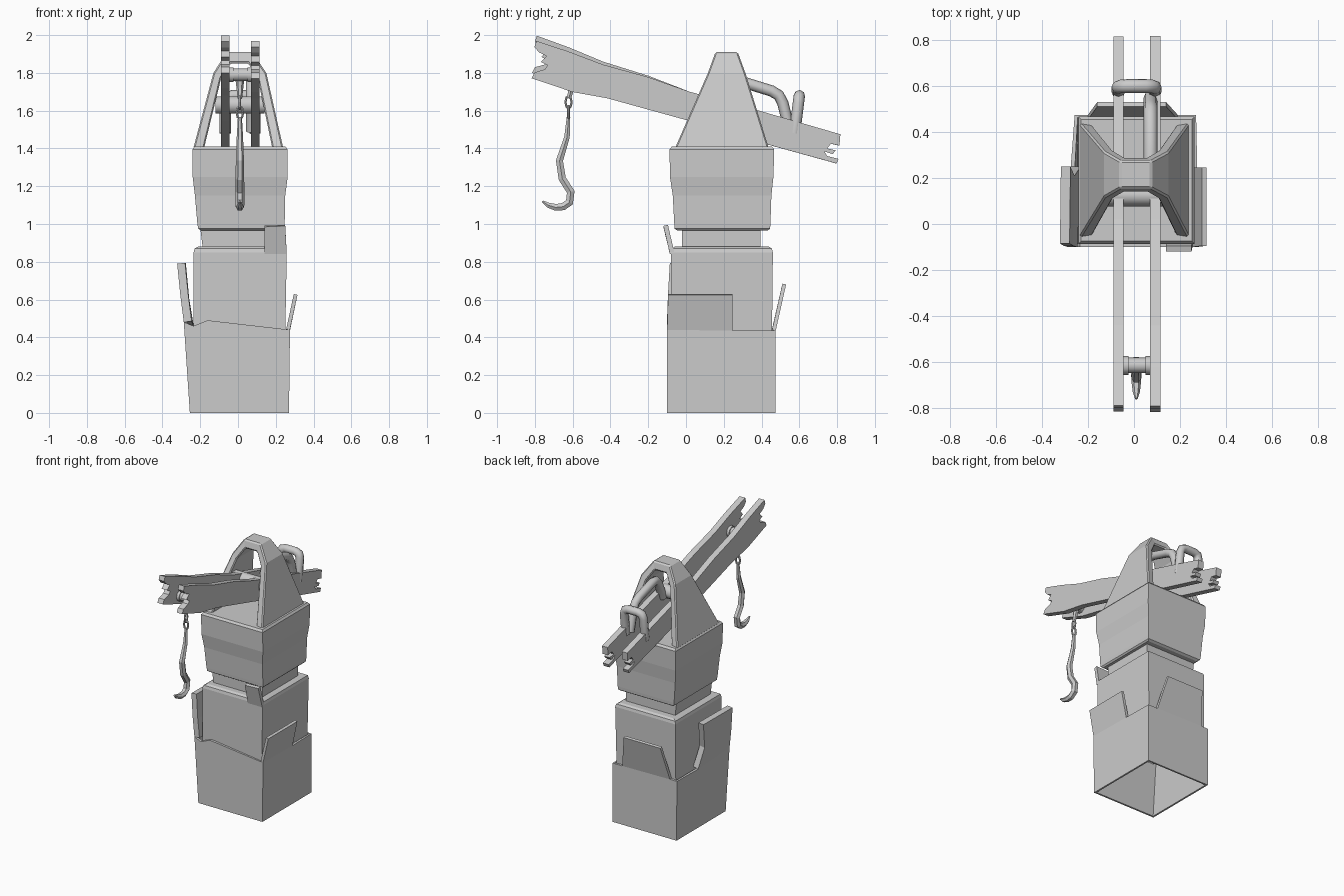
import bpy, bmesh
from mathutils import Vector


def make(name, verts, faces, solid=0, bevel=0, recalc=True):
    me = bpy.data.meshes.new(name)
    me.from_pydata([tuple(v) for v in verts], [], faces)
    if recalc:
        bm = bmesh.new()
        bm.from_mesh(me)
        bmesh.ops.recalc_face_normals(bm, faces=bm.faces)
        bm.to_mesh(me)
        bm.free()
    ob = bpy.data.objects.new(name, me)
    bpy.context.collection.objects.link(ob)
    if solid:
        m = ob.modifiers.new("thickness", 'SOLIDIFY')
        m.thickness, m.offset = solid, -1
    if bevel:
        m = ob.modifiers.new("bevel", 'BEVEL')
        m.width, m.segments = bevel, 1
    return ob


def loft(name, rings, bottom=True, bevel=0):
    """Stack of rectangles (z, x0, x1, y0, y1)."""
    verts, faces = [], []
    for z, x0, x1, y0, y1 in rings:
        verts += [(x0, y0, z), (x1, y0, z), (x1, y1, z), (x0, y1, z)]
    for r in range(len(rings) - 1):
        for i in range(4):
            a, b = r * 4 + i, r * 4 + (i + 1) % 4
            faces.append((a, b, b + 4, a + 4))
    n = len(verts)
    faces.append((n - 4, n - 3, n - 2, n - 1))
    if bottom:
        faces.append((3, 2, 1, 0))
    return make(name, verts, faces, bevel=bevel)


def extrude_x(name, pts, x0, x1):
    """Extrude a (y, z) outline along x."""
    n = len(pts)
    verts = [(x0, y, z) for y, z in pts] + [(x1, y, z) for y, z in pts]
    faces = [tuple(range(n)), tuple(range(2 * n - 1, n - 1, -1))]
    faces += [(i, (i + 1) % n, (i + 1) % n + n, i + n) for i in range(n)]
    return make(name, verts, faces)


def tube(name, pts, depth, radii=None, corner=0, res=2, cyclic=False):
    """Tube along points, corners optionally rounded."""
    pts = [Vector(p) for p in pts]
    if corner:
        out = [pts[0]]
        for a, p, b in zip(pts, pts[1:], pts[2:]):
            s, e = p + (a - p).normalized() * corner, p + (b - p).normalized() * corner
            out += [s, (s + 2 * p + e) / 4, e]
        pts = out + [pts[-1]]
    cu = bpy.data.curves.new(name, 'CURVE')
    cu.dimensions = '3D'
    cu.bevel_depth, cu.bevel_resolution, cu.use_fill_caps = depth, res, True
    sp = cu.splines.new('POLY')
    sp.points.add(len(pts) - 1)
    for i, p in enumerate(pts):
        sp.points[i].co = (*p, 1)
        sp.points[i].radius = radii[i] if radii else 1
    sp.use_cyclic_u = cyclic
    sp.use_smooth = res > 1
    ob = bpy.data.objects.new(name, cu)
    bpy.context.collection.objects.link(ob)
    return ob


# Post: inner core, neck and head block
loft("post_core", [(0.40, -0.235, 0.25, -0.08, 0.455), (0.85, -0.235, 0.258, -0.08, 0.46),
                   (0.87, -0.23, 0.253, -0.075, 0.455), (0.88, -0.21, 0.235, -0.06, 0.44)], bottom=False)
loft("neck", [(0.86, -0.185, 0.215, -0.02, 0.395), (0.98, -0.2, 0.215, -0.02, 0.395)])
loft("head_block", [(0.965, -0.195, 0.235, -0.045, 0.43), (0.975, -0.21, 0.245, -0.06, 0.445),
                    (1.0, -0.215, 0.247, -0.062, 0.447), (1.15, -0.228, 0.25, -0.07, 0.452),
                    (1.25, -0.24, 0.263, -0.085, 0.463), (1.395, -0.242, 0.263, -0.087, 0.467),
                    (1.41, -0.23, 0.252, -0.075, 0.455)])

# Open-bottomed outer casing with uneven top edge
V = [(-.255, -.1, 0), (.27, -.1, 0), (.27, .475, 0), (-.255, .475, 0),
     (-.287, -.1, .48), (.275, -.1, .44), (.27, .475, .435), (-.258, .475, .44),
     (-.16, -.1, .49), (-.235, -.1, .46), (.275, .245, .435), (-.275, .25, .45),
     (.19, .475, .435), (-.2, .475, .44)]
F = [(0, 1, 5, 8, 9, 4), (1, 2, 6, 10, 5), (2, 3, 7, 13, 12, 6), (3, 0, 4, 11, 7)]
make("casing", V, F, solid=0.018, recalc=False)

# Flaps bent away from the casing
make("right_flap", [V[5], V[10], (.315, .245, .625), (.315, -.095, .625)],
     [(0, 1, 2, 3)], solid=0.02, recalc=False)
make("back_flap", [V[12], V[13], (-.16, .53, .68), (.14, .53, .68)],
     [(0, 1, 2, 3)], solid=0.02, recalc=False)
make("left_flap", [V[11], V[4], (-.305, -.095, .62), (-.322, -.085, .79), (-.318, .25, .79), (-.3, .21, .6)],
     [(0, 1, 2, 5), (5, 2, 3, 4)], solid=0.042, recalc=False)
make("front_tongue", [(.14, -.085, .84), (.258, -.085, .84), (.25, -.12, .99), (.14, -.12, .985)],
     [(0, 1, 2, 3)], solid=0.025, recalc=False)

# Tapered arch on top: outer and inner profile (x, z, y front, y back)
outer = [(-.237, 1.4, -.06, .44), (-.13, 1.8, .115, .315), (-.06, 1.91, .155, .275),
         (.075, 1.91, .155, .275), (.15, 1.8, .115, .315), (.24, 1.4, -.06, .44)]
inner = [(-.18, 1.4, -.05, .43), (-.09, 1.77, .11, .32), (-.04, 1.85, .14, .29),
         (.055, 1.85, .14, .29), (.105, 1.77, .11, .32), (.182, 1.4, -.05, .43)]
av, af = [], []
for o, i in zip(outer, inner):
    av += [(o[0], o[2], o[1]), (o[0], o[3], o[1]), (i[0], i[3], i[1]), (i[0], i[2], i[1])]
for s in range(5):
    for k in range(4):
        a, b = s * 4 + k, s * 4 + (k + 1) % 4
        af.append((a, b, b + 4, a + 4))
af += [(0, 1, 2, 3), (23, 22, 21, 20)]
make("arch", av, af, bevel=0.008)

# Pair of weathered planks with splintered ends
plank = [(-.79, 1.997), (-.62, 1.935), (-.44, 1.86), (-.2, 1.785), (.02, 1.7), (.3, 1.625), (.815, 1.475),
         (.81, 1.415), (.765, 1.425), (.745, 1.4), (.79, 1.39), (.775, 1.37), (.73, 1.385),
         (.745, 1.36), (.805, 1.345), (.795, 1.32), (.735, 1.337), (.47, 1.41), (.25, 1.475), (.02, 1.545),
         (-.415, 1.68), (-.6, 1.72), (-.815, 1.8), (-.8, 1.83), (-.745, 1.845), (-.73, 1.865),
         (-.765, 1.885), (-.735, 1.915), (-.775, 1.935), (-.8, 1.965)]
extrude_x("left_plank", plank, -.09, -.045)
extrude_x("right_plank", [(y * 1.003, z + .035 * min(y, 0)) for y, z in plank], .07, .115)

# Axles between planks
tube("hook_roller", [(-.05, -.615, 1.79), (.075, -.615, 1.79)], .034, res=3)
for i, x in enumerate((-.035, .06)):
    tube(f"roller_collar_{i}", [(x - .01, -.615, 1.79), (x + .01, -.615, 1.79)], .041, res=3)
tube("pivot_axle", [(-.12, .125, 1.63), (.14, .125, 1.63)], .048, res=3)

# Bent pipe handles
tube("cross_handle", [(-.068, .575, 1.48), (-.068, .6, 1.68), (.09, .6, 1.68), (.09, .575, 1.48)], .03, corner=.04)
tube("long_handle", [(.072, .17, 1.6), (.072, .24, 1.77), (.072, .5, 1.69), (.072, .55, 1.49)], .03, corner=.05)

# Chain links and hook
tube("link_strap", [(.01, -.6, 1.77), (.01, -.605, 1.72), (.01, -.62, 1.665)], .02, [1.2, .9, .6], res=1)
ring = [(0, 1), (.7, .7), (1, 0), (.7, -.7), (0, -1), (-.7, -.7), (-1, 0), (-.7, .7)]
tube("upper_link", [(.01, -.622 + a * .016, 1.645 + b * .035) for a, b in ring], .007, res=1, cyclic=True)
tube("lower_link", [(.01 + a * .017, -.622, 1.59 + b * .035) for a, b in ring], .007, res=1, cyclic=True)
hook = [(-.622, 1.565), (-.63, 1.46), (-.67, 1.335), (-.655, 1.24), (-.61, 1.17), (-.617, 1.115),
        (-.65, 1.092), (-.69, 1.088), (-.73, 1.1), (-.76, 1.12)]
tube("hook", [(.01, y, z) for y, z in hook], .024, [.45, .7, .9, .95, 1, 1, .95, .85, .65, .25], res=1)
